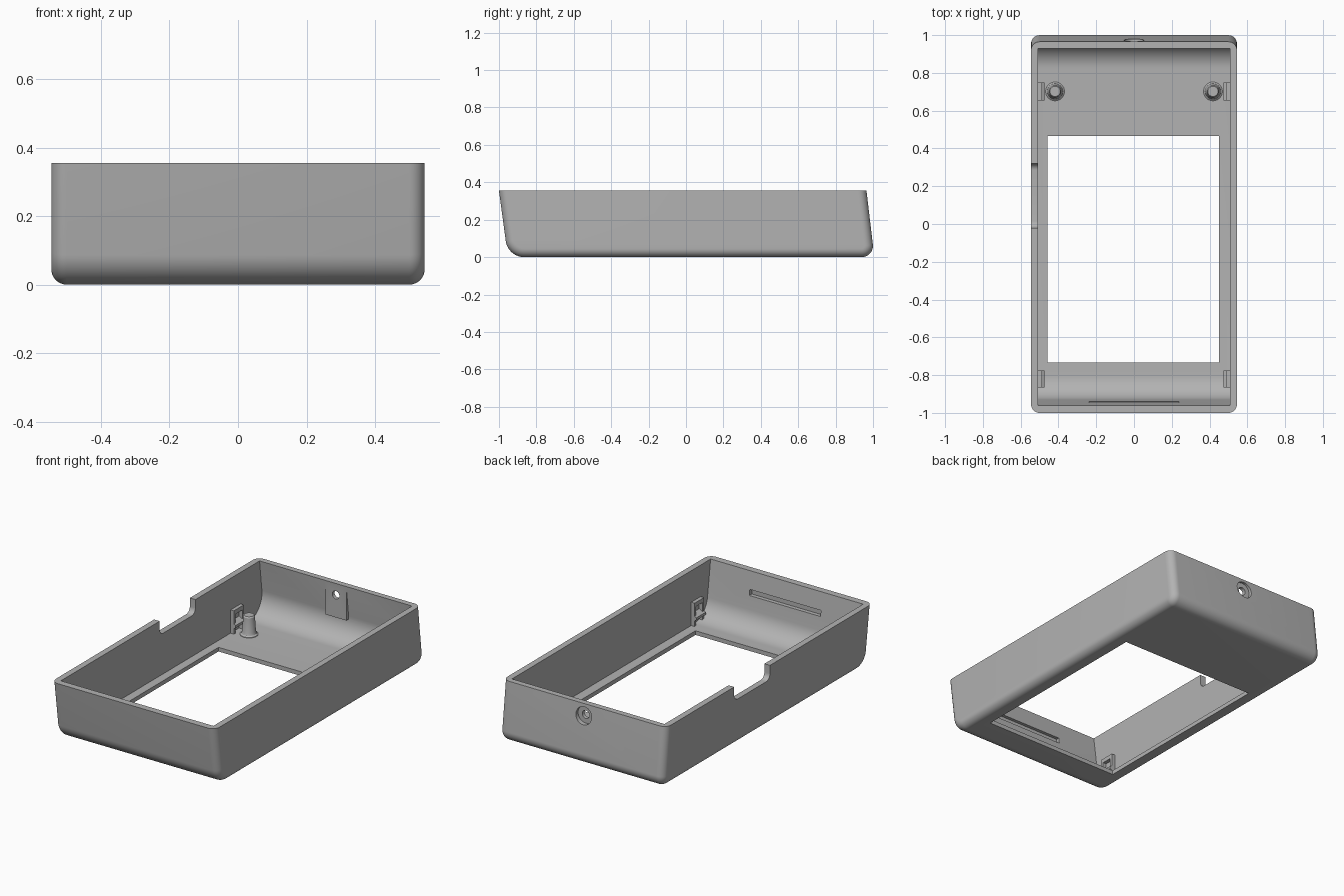
import bpy, bmesh, math
from mathutils import Vector, Matrix

if "Cube" in bpy.data.objects:
    bpy.data.objects.remove(bpy.data.objects["Cube"], do_unlink=True)

grey = bpy.data.materials.new("plain grey plastic")
grey.use_nodes = True
COLOR = (0.45, 0.45, 0.45, 1)
grey.diffuse_color = COLOR
grey.node_tree.nodes["Principled BSDF"].inputs["Base Color"].default_value = COLOR

HEIGHT, HALF_W, INNER_W = 0.355, 0.545, 0.508


def make_object(name, bm):
    bmesh.ops.recalc_face_normals(bm, faces=bm.faces)
    mesh = bpy.data.meshes.new(name)
    bm.to_mesh(mesh)
    bm.free()
    mesh.materials.append(grey)
    obj = bpy.data.objects.new(name, mesh)
    bpy.context.collection.objects.link(obj)
    return obj


def rounded(corners, steps=14):
    """Round the corners (a, b, radius) of a polygon."""
    out = []
    for i, (a, b, r) in enumerate(corners):
        p = Vector((a, b))
        if r == 0:
            out.append(p)
            continue
        u = (Vector(corners[i - 1][:2]) - p).normalized()
        v = (Vector(corners[(i + 1) % len(corners)][:2]) - p).normalized()
        half = u.angle(v) / 2
        centre = p + (u + v).normalized() * (r / math.sin(half))
        start = p + u * (r / math.tan(half)) - centre
        end = p + v * (r / math.tan(half)) - centre
        sweep = math.pi - 2 * half
        for k in range(steps + 1):
            t = k / steps
            d = (start * math.sin((1 - t) * sweep) + end * math.sin(t * sweep)) / math.sin(sweep)
            out.append(centre + d)
    return out


def prism(points, x0, x1):
    """Extrude a y-z outline along x."""
    bm = bmesh.new()
    face = bm.faces.new([bm.verts.new((x0, p.x, p.y)) for p in points])
    ext = bmesh.ops.extrude_face_region(bm, geom=[face])["geom"]
    bmesh.ops.translate(bm, vec=(x1 - x0, 0, 0),
                        verts=[g for g in ext if isinstance(g, bmesh.types.BMVert)])
    return bm


def box(name, x, y, z):
    pts = [Vector(p) for p in ((y[0], z[0]), (y[1], z[0]), (y[1], z[1]), (y[0], z[1]))]
    return make_object(name, prism(pts, x[0], x[1]))


def rod_y(name, r, y0, y1, z):
    bm = bmesh.new()
    place = Matrix.Translation((0, (y0 + y1) / 2, z)) @ Matrix.Rotation(math.pi / 2, 4, "X")
    bmesh.ops.create_cone(bm, cap_ends=True, segments=40, radius1=r, radius2=r,
                          depth=y1 - y0, matrix=place)
    return make_object(name, bm)


def combine(target, tool, operation="DIFFERENCE"):
    mod = target.modifiers.new("combine", "BOOLEAN")
    mod.operation, mod.object, mod.solver = operation, tool, "EXACT"
    bpy.context.view_layer.objects.active = target
    bpy.ops.object.modifier_apply(modifier=mod.name)
    bpy.data.objects.remove(tool, do_unlink=True)


def smooth(obj):
    bpy.ops.object.select_all(action="DESELECT")
    obj.select_set(True)
    bpy.context.view_layer.objects.active = obj
    bpy.ops.object.shade_smooth_by_angle(angle=math.radians(30))


# Outer body: slanted ends, rounded side edges
outer = [(-1.0, HEIGHT, 0), (-0.952, 0, 0.1), (1.007, 0, 0.06), (0.965, HEIGHT, 0)]
bm = prism(rounded(outer), -HALF_W, HALF_W)
rim_edges = [e for e in bm.edges
             if abs(e.verts[0].co.x - e.verts[1].co.x) < 0.01
             and min(v.co.z for v in e.verts) < HEIGHT - 0.01]
bmesh.ops.bevel(bm, geom=rim_edges, offset=0.045, segments=8, profile=0.5,
                affect="EDGES", clamp_overlap=False)
shell = make_object("case_shell", bm)

# Hollow interior with coved ends
inner = [(-0.966, 0.4, 0), (-0.915, 0.025, 0.13), (0.97, 0.025, 0.13), (0.925, 0.4, 0)]
combine(shell, make_object("cavity", prism(rounded(inner), -INNER_W, INNER_W)))

# Screw pad on the back wall, then its countersunk hole
combine(shell, box("screw_pad", (-0.07, 0.07), (0.931, 0.961), (0.15, HEIGHT - 0.001)), "UNION")
combine(shell, rod_y("screw_recess", 0.052, 0.953, 1.05, 0.285))
combine(shell, rod_y("screw_hole", 0.024, 0.9, 1.05, 0.285))

# Screen window, side cable notch and lid slot
combine(shell, box("window", (-0.457, 0.45), (-0.733, 0.467), (-0.1, 0.1)))
notch = [(-0.02, 0.4, 0), (-0.02, 0.27, 0.035), (0.32, 0.27, 0.035), (0.32, 0.4, 0)]
combine(shell, make_object("notch", prism(rounded(notch, 8), -0.6, -0.45)))
combine(shell, box("lid_slot", (-0.237, 0.237), (-0.965, -0.9), (0.215, 0.25)))
smooth(shell)

# Screw posts with flared feet
for side, label in ((-1, "right"), (1, "left")):
    profile = [(0, 0.02), (0.05, 0.02), (0.05, 0.028), (0.042, 0.034), (0.038, 0.045),
               (0.032, 0.135), (0.027, 0.142), (0, 0.142)]
    bm = bmesh.new()
    verts = [bm.verts.new((r, 0, z)) for r, z in profile]
    edges = [bm.edges.new(pair) for pair in zip(verts, verts[1:])]
    bmesh.ops.spin(bm, geom=verts + edges, axis=(0, 0, 1), cent=(0, 0, 0),
                   angle=math.tau, steps=32)
    bmesh.ops.remove_doubles(bm, verts=bm.verts, dist=0.0005)
    post = make_object(label + "_post", bm)
    post.location = (side * 0.418, 0.702, 0)
    smooth(post)

    # Snap clips: two ribs, a top bar and a sloped catch
    for y0, y1, place in ((0.655, 0.75, "back"), (-0.865, -0.775, "front")):
        wall, tip = side * (INNER_W + 0.005), side * 0.474
        name = f"{label}_{place}_clip"
        for n, ya in enumerate((y0, y1 - 0.014)):
            box(f"{name}_rib_{n + 1}", (wall, tip + side * 0.012), (ya, ya + 0.014), (0.02, 0.165))
        box(name + "_top_bar", (wall, tip + side * 0.012), (y0, y1), (0.14, 0.165))
        bm = bmesh.new()
        section = [(wall, 0.045), (wall, 0.1), (tip, 0.08), (tip, 0.065)]
        face = bm.faces.new([bm.verts.new((x, y0, z)) for x, z in section])
        ext = bmesh.ops.extrude_face_region(bm, geom=[face])["geom"]
        bmesh.ops.translate(bm, vec=(0, y1 - y0, 0),
                            verts=[g for g in ext if isinstance(g, bmesh.types.BMVert)])
        make_object(name + "_catch", bm)
